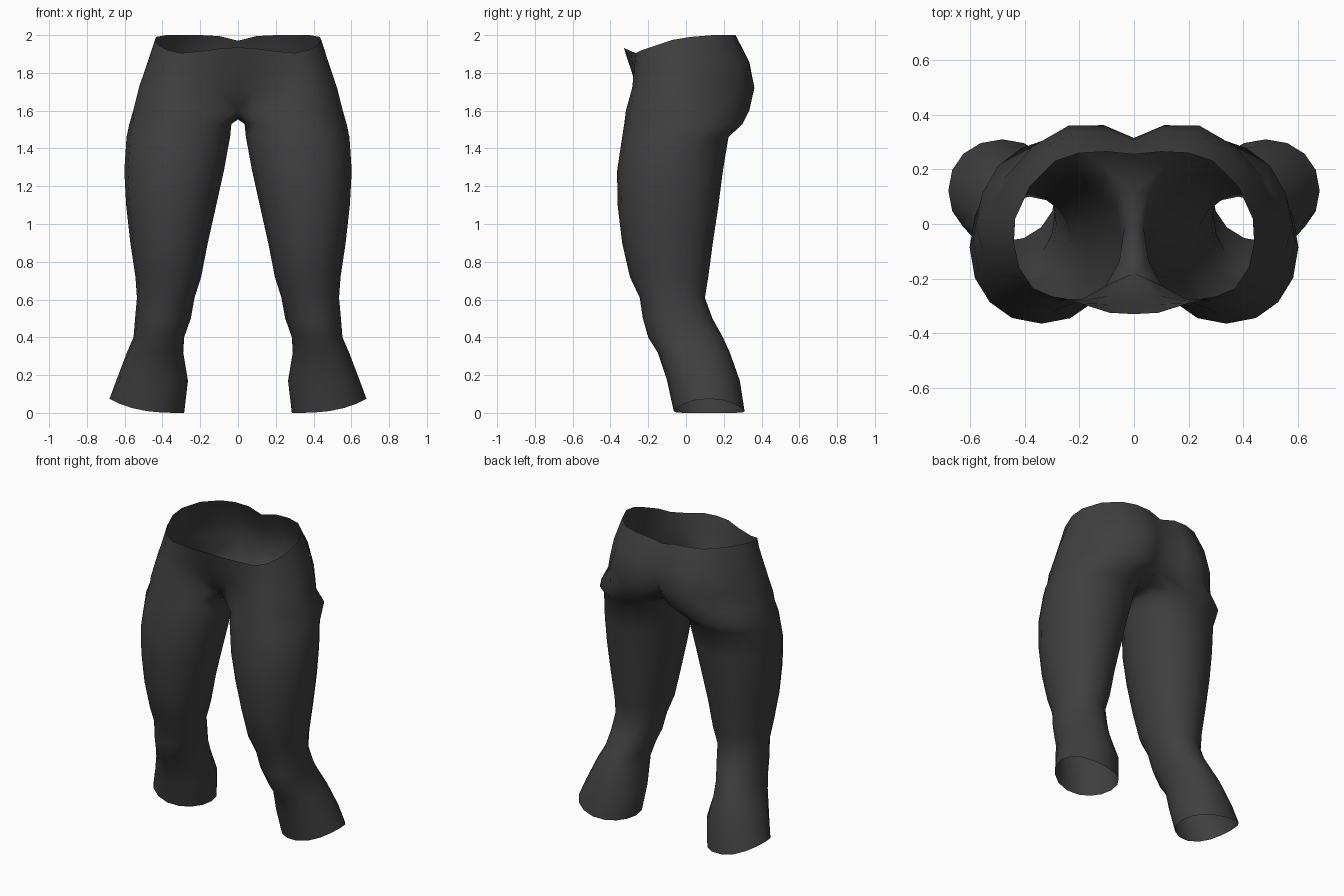
import bpy
import bmesh
import math

if "Cube" in bpy.data.objects:
    bpy.data.objects.remove(bpy.data.objects["Cube"])

COLS = 16  # columns round one leg: 0 inner, 4 front, 8 outer, 12 back

fabric = bpy.data.materials.new("dark_grey_fabric")
fabric.diffuse_color = (0.05, 0.05, 0.05, 1)
fabric.use_nodes = True
fabric.node_tree.nodes["Principled BSDF"].inputs["Base Color"].default_value = fabric.diffuse_color

# Half waist edge, from centre front round the side to centre back
waist = [(0, -.33, 1.935), (.09, -.325, 1.93), (.2, -.29, 1.915), (.3, -.265, 1.905),
         (.37, -.235, 1.92), (.42, -.16, 1.945), (.44, -.07, 1.975), (.435, .02, 1.99),
         (.38, .14, 2.0), (.29, .23, 2.0), (.2, .26, 2.0), (.1, .265, 1.995), (0, .255, 1.97)]

# Half hip line at the fullest part of the seat
hip = [(x, y, 1.72) for x, y in (
    (0, -.26), (.09, -.262), (.19, -.275), (.29, -.285), (.39, -.27), (.47, -.2), (.525, -.1),
    (.525, .03), (.46, .16), (.37, .285), (.24, .36), (.11, .362), (0, .315))]

# Top of the leg, then the crotch seam that closes it into a loop
thigh_top = [(x, y, 1.6) for x, y in (
    (0, -.18), (.08, -.215), (.18, -.275), (.29, -.318), (.41, -.295), (.5, -.22), (.555, -.1),
    (.55, .03), (.48, .16), (.38, .265), (.25, .335), (.11, .325), (0, .24))]
seam_back, seam_mid, seam_front = (0, .12, 1.56), (0, 0, 1.553), (0, -.1, 1.562)

# Leg sections: height, inner x, outer x, front y, back y
leg = [(1.53, .035, .575, -.327, .30), (1.46, .042, .59, -.338, .225),
       (1.28, .075, .602, -.365, .195), (1.1, .115, .592, -.362, .172),
       (.9, .16, .57, -.338, .142), (.72, .195, .543, -.297, .118),
       (.61, .23, .535, -.245, .10), (.5, .25, .545, -.228, .14),
       (.4, .285, .553, -.2, .195), (.32, .29, .588, -.15, .232),
       (.17, .265, .645, -.1, .285), (0, .285, .68, -.065, .31)]


def between(a, b):
    """Section halfway between two others, fuller at the back."""
    out = []
    for p, q in zip(a, b):
        x, y, z = [(i + j) / 2 for i, j in zip(p, q)]
        out.append((x, y + (.022 if y > .15 else 0), z))
    return out


def oval(z, x0, x1, y0, y1):
    """Slightly squared oval section of the leg."""
    pts = []
    for k in range(COLS):
        a = math.pi + k * math.tau / COLS
        c, s = [math.copysign(abs(v) ** .95, v) for v in (math.cos(a), math.sin(a))]
        x = (x0 + x1) / 2 + c * (x1 - x0) / 2
        y = (y0 + y1) / 2 + s * (y1 - y0) / 2
        # The hem rises towards the outside
        hem = .075 * ((x - x0) / (x1 - x0)) ** 3 if z == 0 else 0
        pts.append((x, y, z + hem))
    return pts


bm = bmesh.new()


def add(points):
    return [bm.verts.new(p) for p in points]


def bridge(upper, lower, closed):
    n = len(upper)
    for k in range(n if closed else n - 1):
        j = (k + 1) % n
        bm.faces.new((lower[k], lower[j], upper[j], upper[k]))


# Pelvis: open half sections
rows = [add(r) for r in (waist, between(waist, hip), hip, thigh_top)]
for up, low in zip(rows, rows[1:]):
    bridge(up, low, False)

# Leg: closed sections hanging from the leg top and crotch seam
s_back, s_mid, s_front = add((seam_back, seam_mid, seam_front))
ring = [s_mid, s_front] + rows[-1] + [s_back]
for section in leg:
    new = add(oval(*section))
    bridge(ring, new, True)
    ring = new

mesh = bpy.data.meshes.new("leggings")
for f in bm.faces:
    f.smooth = True
bm.to_mesh(mesh)
bm.free()
mesh.materials.append(fabric)

leggings = bpy.data.objects.new("leggings", mesh)
bpy.context.collection.objects.link(leggings)

# Other half
mirror = leggings.modifiers.new("other_side", 'MIRROR')
mirror.use_clip = True
mirror.merge_threshold = .001
